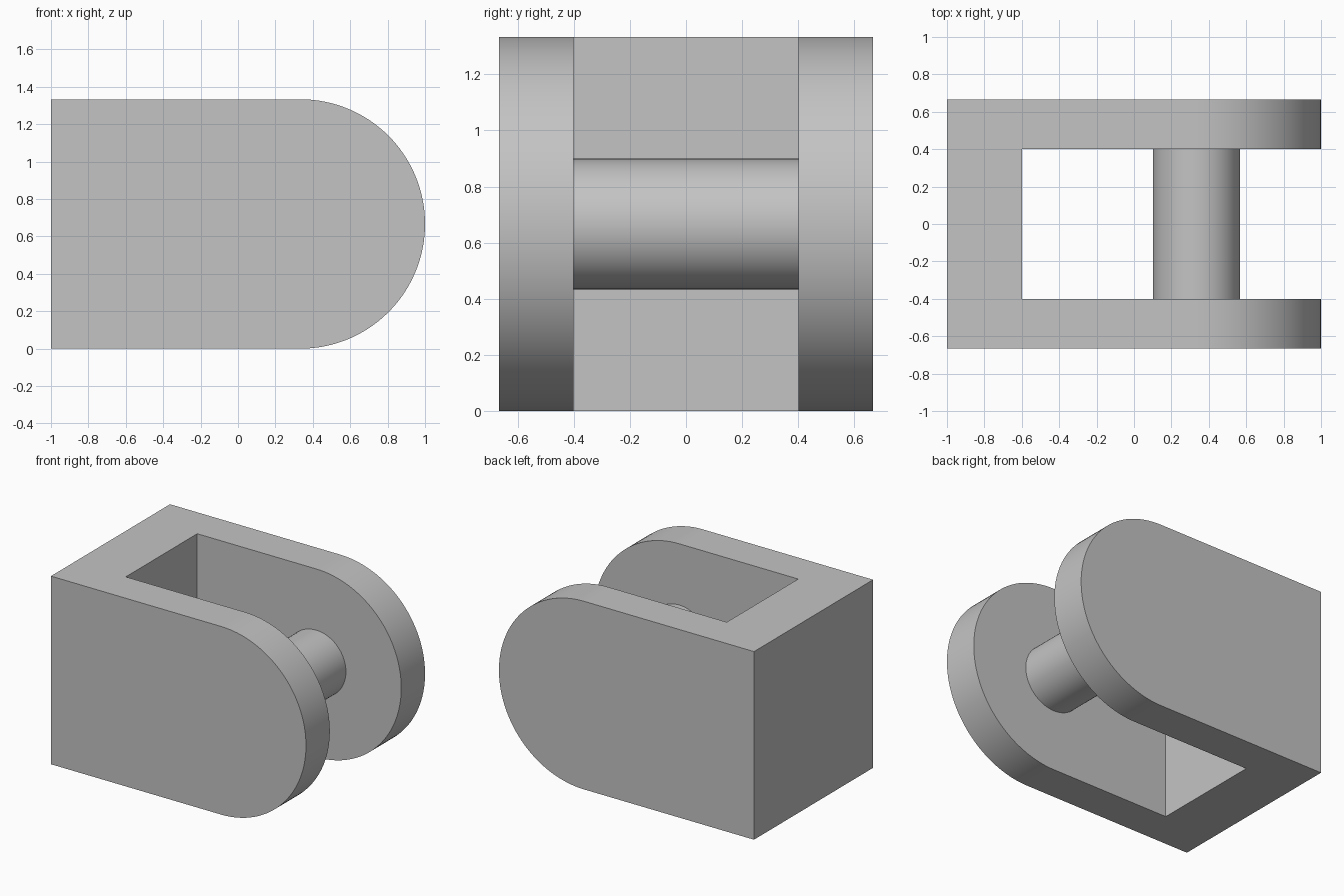
import bpy
import bmesh
from math import cos, sin, pi
from mathutils import Matrix, Vector

cube = bpy.data.objects.get("Cube")
if cube:
    bpy.data.objects.remove(cube, do_unlink=True)

LENGTH = 2.0
RADIUS = LENGTH / 3          # rounded end, also half the height and half the width
AXIS_X = LENGTH / 2 - RADIUS
SLOT_HALF = 0.4
SLOT_BACK = -0.6
PIN_RADIUS = 0.233

grey = bpy.data.materials.new("plain grey")
grey.use_nodes = True
colour = (0.55, 0.55, 0.55, 1)
grey.diffuse_color = colour
grey.node_tree.nodes["Principled BSDF"].inputs["Base Color"].default_value = colour


def add_object(name, bm):
    bmesh.ops.recalc_face_normals(bm, faces=bm.faces[:])
    mesh = bpy.data.meshes.new(name)
    bm.to_mesh(mesh)
    bm.free()
    mesh.materials.append(grey)
    obj = bpy.data.objects.new(name, mesh)
    bpy.context.collection.objects.link(obj)
    return obj


def make_active(obj):
    bpy.ops.object.select_all(action='DESELECT')
    obj.select_set(True)
    bpy.context.view_layer.objects.active = obj


def smooth(obj):
    make_active(obj)
    bpy.ops.object.shade_smooth_by_angle(angle=pi / 6)


# Fork body: side profile with a semicircular end, extruded across the width
bm = bmesh.new()
steps = 64
profile = [(-LENGTH / 2, 2 * RADIUS), (-LENGTH / 2, 0)]
for i in range(steps + 1):
    a = -pi / 2 + pi * i / steps
    profile.append((AXIS_X + RADIUS * cos(a), RADIUS + RADIUS * sin(a)))
side = bm.faces.new([bm.verts.new((x, -RADIUS, z)) for x, z in profile])
extruded = bmesh.ops.extrude_face_region(bm, geom=[side])["geom"]
bmesh.ops.translate(bm, vec=(0, 2 * RADIUS, 0),
                    verts=[v for v in extruded if isinstance(v, bmesh.types.BMVert)])
fork = add_object("fork_body", bm)

# Slot between the two arms
bm = bmesh.new()
slot_end = LENGTH / 2 + 0.2
centre = Vector(((SLOT_BACK + slot_end) / 2, 0, RADIUS))
bmesh.ops.create_cube(bm, size=1, matrix=Matrix.Translation(centre)
                      @ Matrix.Diagonal((slot_end - SLOT_BACK, 2 * SLOT_HALF, 2, 1)))
cutter = add_object("slot_cutter", bm)
cutter.hide_render = True

cut = fork.modifiers.new("slot", 'BOOLEAN')
cut.operation = 'DIFFERENCE'
cut.solver = 'EXACT'
cut.object = cutter
make_active(fork)
bpy.ops.object.modifier_apply(modifier=cut.name)
bpy.data.objects.remove(cutter, do_unlink=True)
smooth(fork)

# Cross pin joining the arms on the axis of the rounded end
bm = bmesh.new()
bmesh.ops.create_cone(bm, cap_ends=True, segments=64, radius1=PIN_RADIUS,
                      radius2=PIN_RADIUS, depth=2 * SLOT_HALF + 0.02,
                      matrix=Matrix.Translation((AXIS_X, 0, RADIUS))
                      @ Matrix.Rotation(pi / 2, 4, 'X'))
smooth(add_object("cross_pin", bm))
